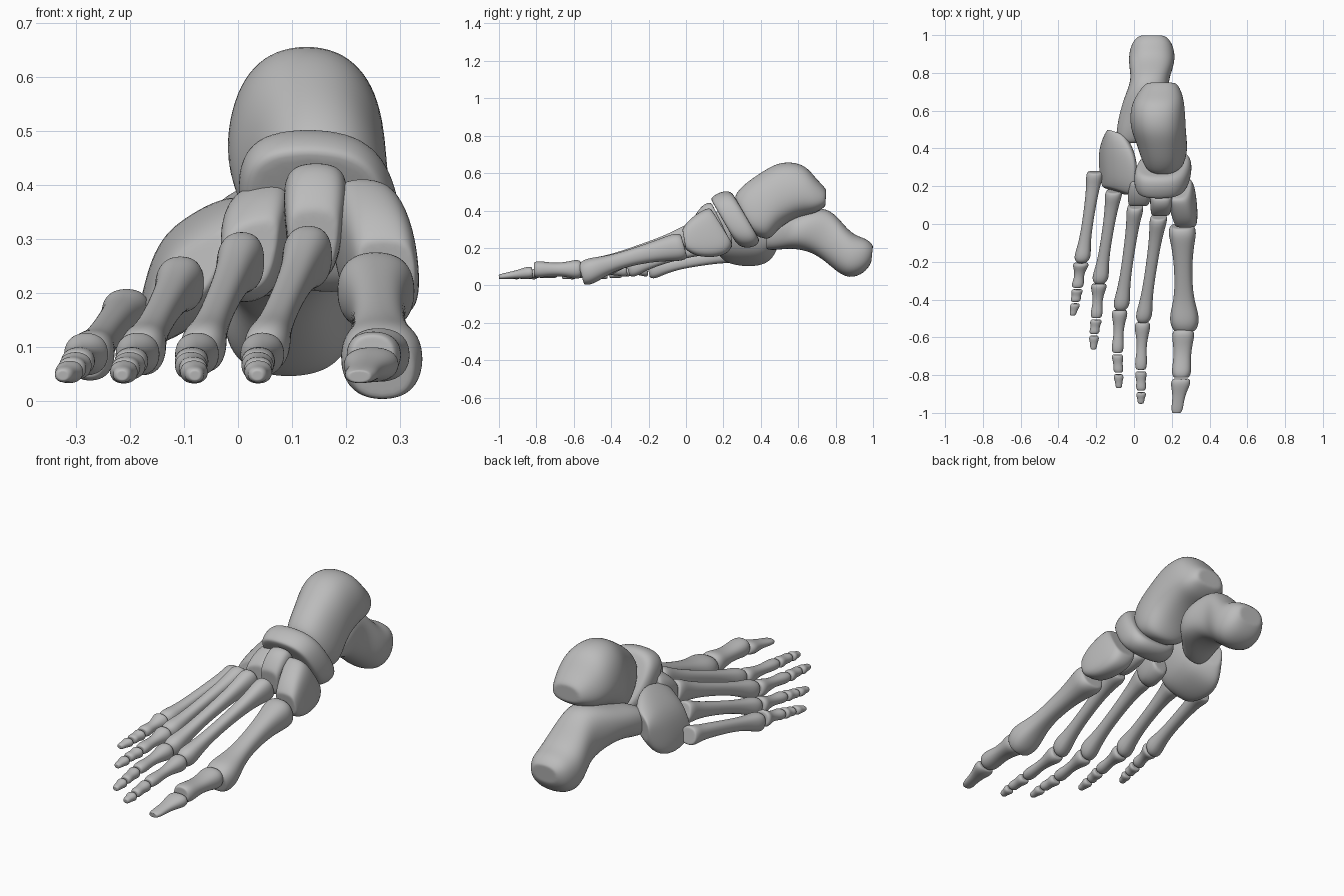
import bpy, bmesh, math
from mathutils import Vector

bone_mat = bpy.data.materials.new("bone_grey")
bone_mat.diffuse_color = (0.5, 0.5, 0.5, 1)
SIDES = 16


def loft(name, rings, power=2.6, yaw=0.0, lean=0.0, taper=0.0, inset=0.8):
    """Skin rounded rings (top point, bottom point, half width), close and smooth them.
    yaw swings the ends sideways, lean raises the +x side, taper narrows the top."""
    bm = bmesh.new()

    def ring(top, bot, hw, k=1.0):
        c, up = (top + bot) / 2, (top - bot) / 2
        out = []
        for i in range(SIDES):
            a = 2 * math.pi * i / SIDES
            cx, cz = math.cos(a), math.sin(a)
            u = math.copysign(abs(cx) ** (2 / power), cx) * k * 1.04
            v = math.copysign(abs(cz) ** (2 / power), cz) * k * 1.03
            x = hw * u * (1 - taper * v)
            out.append(bm.verts.new(c + up * v + Vector((x, yaw * x, lean * x))))
        return out

    # an inset ring at each end makes softly rounded, nearly flat joint faces
    loops = [ring(*rings[0], inset)] + [ring(*r) for r in rings] + [ring(*rings[-1], inset)]
    for a, b in zip(loops, loops[1:]):
        for i in range(SIDES):
            j = (i + 1) % SIDES
            bm.faces.new((a[i], a[j], b[j], b[i]))
    bm.faces.new(loops[0])
    bm.faces.new(loops[-1])
    bmesh.ops.recalc_face_normals(bm, faces=bm.faces)
    for f in bm.faces:
        f.smooth = True
    me = bpy.data.meshes.new(name)
    bm.to_mesh(me)
    bm.free()
    me.materials.append(bone_mat)
    ob = bpy.data.objects.new(name, me)
    bpy.context.collection.objects.link(ob)
    mod = ob.modifiers.new("smooth", "SUBSURF")
    mod.levels = mod.render_levels = 2
    return ob


def tarsal(name, rows, **kw):
    """rows: top x, y, z, bottom x, y, z, half width"""
    loft(name, [(Vector(r[:3]), Vector(r[3:6]), r[6]) for r in rows], **kw)


def long_bone(name, p0, p1, profile, bow=0.0, **kw):
    """profile: position along the bone, half width, half height"""
    p0, p1 = Vector(p0), Vector(p1)
    d = (p1 - p0).normalized()
    up = Vector((1, 0, 0)).cross(d)
    up = up if up.z > 0 else -up
    rings = []
    for t, w, h in profile:
        c = p0.lerp(p1, t) + Vector((0, 0, bow * math.sin(math.pi * t)))
        rings.append((c + up * h, c - up * h, w))
    loft(name, rings, **kw)


# ankle and heel
tarsal("talus", [
    (.15, .255, .475, .17, .36, .27, .10), (.15, .31, .54, .16, .43, .245, .122),
    (.14, .40, .60, .15, .46, .26, .13), (.13, .48, .65, .13, .50, .31, .14),
    (.125, .56, .66, .125, .57, .355, .142), (.13, .64, .64, .125, .63, .375, .135),
    (.14, .695, .57, .135, .69, .385, .115), (.145, .75, .515, .145, .745, .42, .08)],
    power=2.4, taper=.13, inset=.7)
tarsal("calcaneus", [
    (.095, 1.0, .215, .095, .99, .12, .07), (.095, .965, .25, .095, .955, .065, .106),
    (.095, .90, .265, .095, .87, .034, .122), (.092, .845, .32, .09, .80, .08, .112),
    (.08, .77, .41, .085, .74, .135, .095), (.07, .68, .41, .07, .66, .185, .12),
    (.055, .58, .38, .06, .56, .20, .135), (.01, .50, .36, .01, .49, .19, .10),
    (-.02, .43, .33, -.02, .43, .19, .075)], power=2.4)

# midfoot block bones
tarsal("navicular", [
    (.13, .13, .465, .17, .265, .23, .13), (.13, .175, .495, .17, .30, .20, .145),
    (.13, .225, .505, .18, .37, .205, .145), (.13, .25, .49, .18, .395, .24, .125)],
    power=2.7, inset=.85)
tarsal("cuboid", [
    (-.07, .175, .30, -.12, .175, .16, .065), (-.06, .215, .335, -.11, .22, .13, .085),
    (-.06, .34, .36, -.11, .34, .12, .098), (-.08, .43, .35, -.09, .43, .14, .08),
    (-.10, .49, .32, -.08, .47, .20, .05)], power=2.9, yaw=-.35, lean=.55)
tarsal("medial_cuneiform", [
    (.27, -.02, .30, .28, .0, .19, .054), (.262, .015, .35, .28, .055, .155, .064),
    (.245, .08, .395, .27, .15, .15, .07), (.23, .125, .415, .26, .225, .17, .07),
    (.225, .14, .40, .25, .25, .22, .062)], power=3, inset=.85)
tarsal("intermediate_cuneiform", [
    (.14, .04, .36, .14, .06, .23, .046), (.145, .085, .43, .14, .12, .22, .054),
    (.145, .135, .445, .14, .23, .25, .056)], power=3, taper=-.2)
tarsal("lateral_cuneiform", [
    (.025, .095, .335, .02, .10, .20, .05), (.03, .15, .385, .03, .16, .18, .06),
    (.04, .22, .41, .04, .25, .20, .058)], power=3, taper=-.2, lean=.3)

# first metatarsal and the two big toe bones
long_bone("metatarsal_1", (.255, -.01, .21), (.268, -.56, .058), [
    (0, .062, .066), (.06, .074, .076), (.16, .062, .066), (.32, .049, .052),
    (.55, .045, .042), (.72, .054, .046), (.84, .073, .061), (.93, .076, .07),
    (1, .06, .058)], bow=.018, power=2.4)
long_bone("big_toe_proximal_phalanx", (.262, -.562, .085), (.25, -.813, .085), [
    (0, .05, .044), (.1, .06, .053), (.3, .05, .04), (.55, .044, .034),
    (.8, .05, .042), (.92, .049, .044), (1, .04, .038)], power=2.3)
long_bone("big_toe_distal_phalanx", (.25, -.82, .07), (.225, -1.0, .045), [
    (0, .043, .028), (.12, .054, .035), (.4, .036, .024), (.65, .03, .019),
    (.88, .031, .016), (1, .022, .012)], power=2.3)

# four smaller rays: metatarsal base and head, base half size, toe joints (x, y)
RAYS = [
    (2, (.132, .04, .272), (.048, -.515, .088), .046, .062,
     [(.046, -.515), (.036, -.775), (.038, -.885), (.036, -.955)]),
    (3, (.008, .095, .262), (-.07, -.45, .086), .044, .06,
     [(-.075, -.45), (-.088, -.685), (-.082, -.79), (-.08, -.872)]),
    (4, (-.105, .175, .22), (-.182, -.31, .083), .045, .055,
     [(-.185, -.31), (-.20, -.50), (-.211, -.585), (-.215, -.668)]),
    (5, (-.205, .275, .165), (-.277, -.20, .076), .045, .047,
     [(-.28, -.20), (-.30, -.34), (-.31, -.415), (-.325, -.488)]),
]
SEGMENTS = [("proximal", .088, .07, [(0, .036, .036), (.1, .043, .043), (.32, .029, .028),
                                    (.6, .024, .022), (.86, .033, .028), (1, .026, .022)]),
            ("middle", .066, .058, [(0, .025, .022), (.16, .032, .028), (.5, .022, .02),
                                    (.85, .028, .023), (1, .02, .017)]),
            ("distal", .055, .047, [(0, .02, .018), (.2, .028, .023), (.55, .018, .016),
                                    (.88, .018, .015), (1, .011, .01)])]
for n, base, head, w, h, joints in RAYS:
    long_bone(f"metatarsal_{n}", base, head, [
        (0, w * .92, h * .92), (.05, w, h), (.14, w * .82, h * .78), (.3, .031, .034),
        (.6, .028, .029), (.8, .032, .034), (.91, .042, .046), (.97, .040, .045),
        (1, .028, .034)], bow=.01, power=2.4)
    for (a, b), (seg, z0, z1, prof) in zip(zip(joints, joints[1:]), SEGMENTS):
        long_bone(f"toe_{n}_{seg}_phalanx", (a[0], a[1] - .006, z0), (b[0], b[1] + .004, z1),
                  prof, power=2.2, inset=.7)
